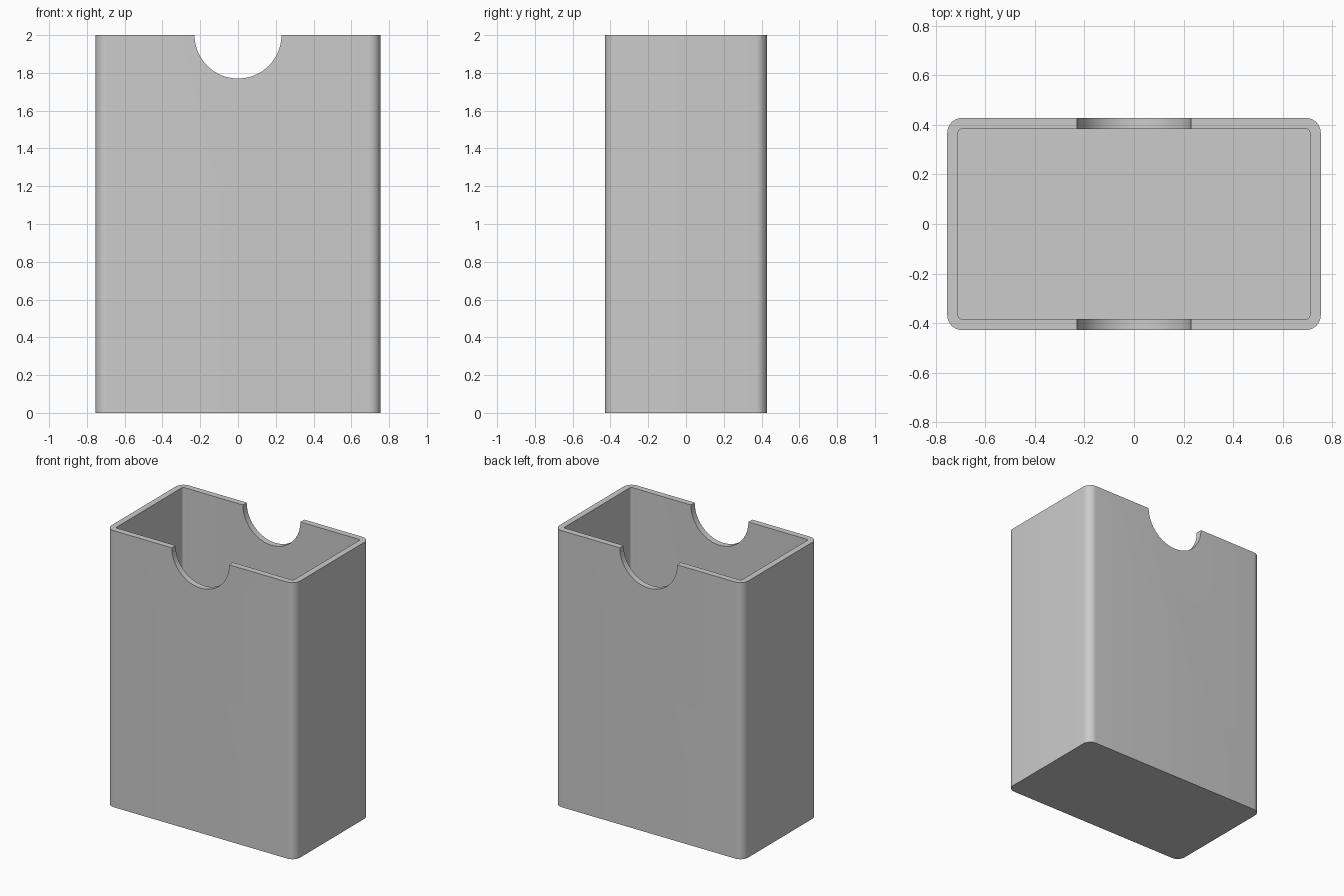
import bpy
import bmesh
from math import cos, sin, pi, radians
from mathutils import Matrix

if "Cube" in bpy.data.objects:
    bpy.data.objects.remove(bpy.data.objects["Cube"], do_unlink=True)

HALF_X, HALF_Y, HEIGHT = 0.754, 0.428, 2.0
WALL = 0.044
CORNER = 0.06
NOTCH = 0.23

grey = bpy.data.materials.new("plain grey")
grey.use_nodes = True
colour = (0.6, 0.6, 0.6, 1)
grey.diffuse_color = colour
grey.node_tree.nodes["Principled BSDF"].inputs["Base Color"].default_value = colour


def make_object(name, bm):
    mesh = bpy.data.meshes.new(name)
    bmesh.ops.recalc_face_normals(bm, faces=bm.faces)
    bm.to_mesh(mesh)
    bm.free()
    mesh.materials.append(grey)
    obj = bpy.data.objects.new(name, mesh)
    bpy.context.collection.objects.link(obj)
    return obj


def rounded_prism(name, half_x, half_y, radius, bottom, top, steps=10):
    """Upright block with rounded vertical corners."""
    bm = bmesh.new()
    ring = []
    for quarter, (sx, sy) in enumerate([(1, 1), (-1, 1), (-1, -1), (1, -1)]):
        for i in range(steps + 1):
            a = (quarter + i / steps) * pi / 2
            ring.append(bm.verts.new((sx * (half_x - radius) + radius * cos(a),
                                      sy * (half_y - radius) + radius * sin(a),
                                      bottom)))
    base = bm.faces.new(ring)
    result = bmesh.ops.extrude_face_region(bm, geom=[base], use_keep_orig=True)
    verts = [g for g in result["geom"] if isinstance(g, bmesh.types.BMVert)]
    bmesh.ops.translate(bm, verts=verts, vec=(0, 0, top - bottom))
    return make_object(name, bm)


# Outer shell of the open box
box = rounded_prism("card_box", HALF_X, HALF_Y, CORNER, 0, HEIGHT)

# Hollow interior
cavity = rounded_prism("cavity_cutter", HALF_X - WALL, HALF_Y - WALL,
                       CORNER - WALL, WALL, HEIGHT + 0.2)

# Round thumb notches through the front and back walls
bm = bmesh.new()
bmesh.ops.create_cone(bm, cap_ends=True, segments=80, radius1=NOTCH, radius2=NOTCH,
                      depth=2, matrix=Matrix.Translation((0, 0, HEIGHT))
                      @ Matrix.Rotation(pi / 2, 4, "X"))
notch = make_object("thumb_notch_cutter", bm)

for cutter in (cavity, notch):
    cut = box.modifiers.new(cutter.name, "BOOLEAN")
    cut.operation = "DIFFERENCE"
    cut.solver = "EXACT"
    cut.object = cutter

# Bake the cuts, then discard the cutters
bpy.context.view_layer.update()
depsgraph = bpy.context.evaluated_depsgraph_get()
baked = bpy.data.meshes.new_from_object(box.evaluated_get(depsgraph))
box.modifiers.clear()
box.data = baked
for cutter in (cavity, notch):
    bpy.data.objects.remove(cutter, do_unlink=True)

# Smooth rounded corners and notches, crisp rims
bpy.ops.object.select_all(action="DESELECT")
box.select_set(True)
bpy.context.view_layer.objects.active = box
bpy.ops.object.shade_smooth_by_angle(angle=radians(30))
